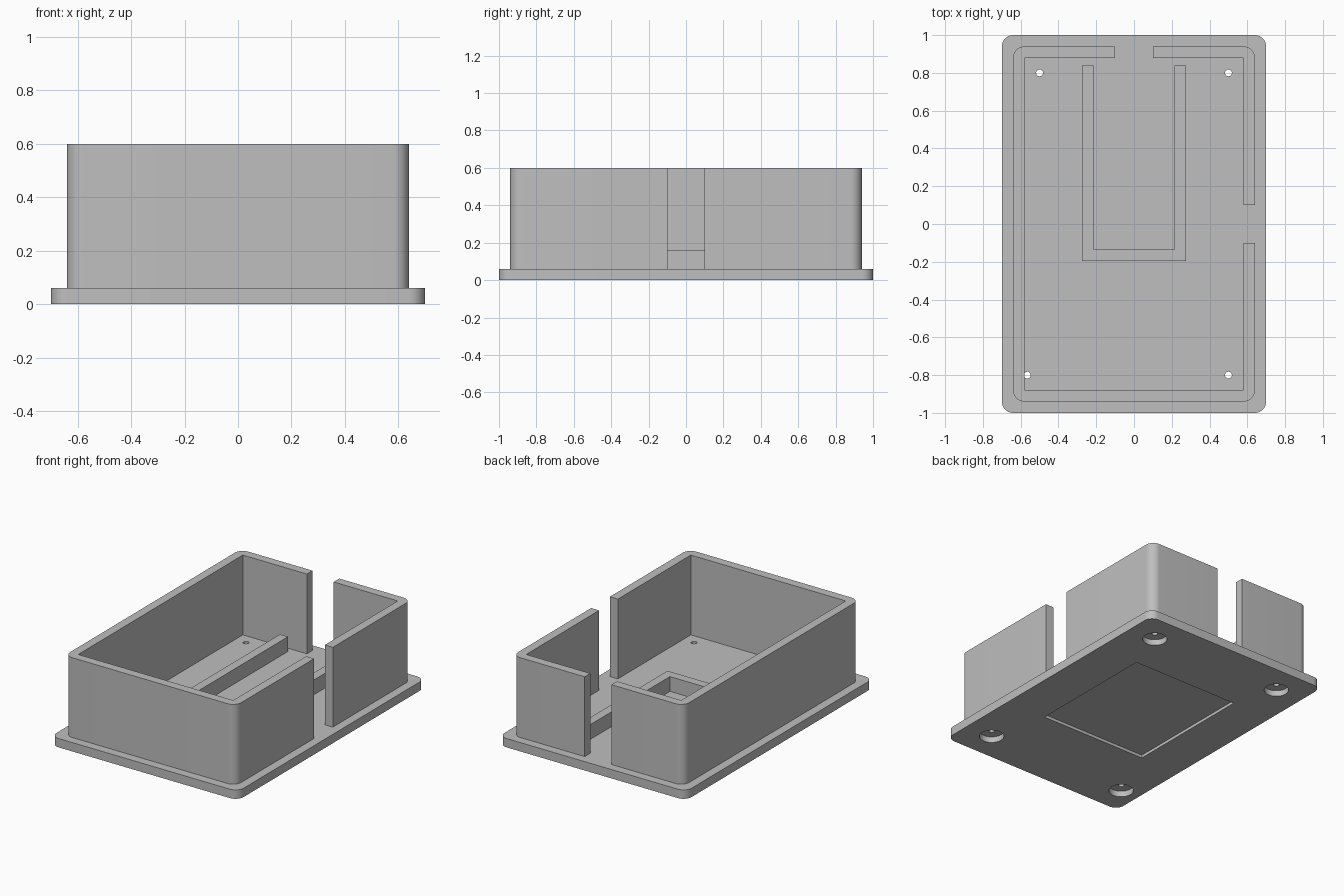
import bpy, bmesh, math

cube = bpy.data.objects.get("Cube")
if cube:
    bpy.data.objects.remove(cube, do_unlink=True)

GREY = (0.52, 0.52, 0.52, 1)
mat = bpy.data.materials.new("light_grey_plastic")
mat.use_nodes = True
mat.diffuse_color = GREY
mat.node_tree.nodes["Principled BSDF"].inputs["Base Color"].default_value = GREY

# Main dimensions
PLATE_X, PLATE_Y, PLATE_Z = 0.7, 1.0, 0.06
WALL_X, WALL_Y, WALL_TOP = 0.64, 0.94, 0.6
THICK, RADIUS, GAP = 0.06, 0.06, 0.1
IN_X, IN_Y = WALL_X - THICK, WALL_Y - THICK


def corner(hx, hy, sx, sy, steps=12):
    """Rounded corner of a rectangle, listed counter-clockwise."""
    start = {(1, 1): 0, (-1, 1): 1, (-1, -1): 2, (1, -1): 3}[sx, sy] * math.pi / 2
    angles = [start + math.pi / 2 * i / steps for i in range(steps + 1)]
    return [(sx * (hx - RADIUS) + RADIUS * math.cos(a),
             sy * (hy - RADIUS) + RADIUS * math.sin(a)) for a in angles]


def circle(cx, cy, r, steps=40):
    return [(cx + r * math.cos(math.tau * i / steps),
             cy + r * math.sin(math.tau * i / steps)) for i in range(steps)]


def rectangle(x0, y0, x1, y1):
    return [(x0, y0), (x1, y0), (x1, y1), (x0, y1)]


def prism(name, outline, z0, z1):
    """Solid made by raising a flat outline from z0 to z1."""
    bm = bmesh.new()
    face = bm.faces.new([bm.verts.new((x, y, z0)) for x, y in outline])
    raised = bmesh.ops.extrude_face_region(bm, geom=[face], use_keep_orig=True)
    for v in raised["geom"]:
        if isinstance(v, bmesh.types.BMVert):
            v.co.z = z1
    bmesh.ops.recalc_face_normals(bm, faces=bm.faces)
    mesh = bpy.data.meshes.new(name)
    bm.to_mesh(mesh)
    bm.free()
    mesh.materials.append(mat)
    obj = bpy.data.objects.new(name, mesh)
    bpy.context.collection.objects.link(obj)
    return obj


def cut(target, outline, z0, z1):
    """Subtract a prism from the target and discard the cutter."""
    cutter = prism("cutter", outline, z0, z1)
    cutter.hide_render = True
    mod = target.modifiers.new("cut", "BOOLEAN")
    mod.operation = "DIFFERENCE"
    mod.solver = "EXACT"
    mod.object = cutter
    bpy.context.view_layer.objects.active = target
    bpy.ops.object.modifier_apply(modifier=mod.name)
    bpy.data.objects.remove(cutter, do_unlink=True)


# Base plate with a shallow pocket and four counterbored screw holes beneath
plate_outline = []
for sx, sy in ((1, 1), (-1, 1), (-1, -1), (1, -1)):
    plate_outline += corner(PLATE_X, PLATE_Y, sx, sy)
plate = prism("base_plate", plate_outline, 0, PLATE_Z)
cut(plate, rectangle(-0.4, -0.4, 0.4, 0.5), -0.1, 0.02)
for hx, hy in ((0.5, 0.8), (-0.5, 0.8), (0.5, -0.8), (-0.565, -0.8)):
    cut(plate, circle(hx, hy, 0.077), -0.1, 0.04)
    cut(plate, circle(hx, hy, 0.018), -0.1, 0.1)

# Short wall section between the back opening and the side opening
short_wall = prism(
    "corner_wall",
    [(WALL_X, GAP)] + corner(WALL_X, WALL_Y, 1, 1)
    + [(GAP, WALL_Y), (GAP, IN_Y), (IN_X, IN_Y), (IN_X, GAP)],
    PLATE_Z, WALL_TOP)

# Long wall running round the other three corners
long_wall = prism(
    "main_wall",
    [(-GAP, WALL_Y)] + corner(WALL_X, WALL_Y, -1, 1)
    + corner(WALL_X, WALL_Y, -1, -1) + corner(WALL_X, WALL_Y, 1, -1)
    + [(WALL_X, -GAP), (IN_X, -GAP), (IN_X, -IN_Y), (-IN_X, -IN_Y),
       (-IN_X, IN_Y), (-GAP, IN_Y)],
    PLATE_Z, WALL_TOP)

# Low U-shaped holder on the floor, open towards the back
OUT, INN, END = 0.275, 0.215, 0.84
holder = prism(
    "inner_holder",
    [(-OUT, -0.195), (OUT, -0.195), (OUT, END), (INN, END),
     (INN, -0.135), (-INN, -0.135), (-INN, END), (-OUT, END)],
    PLATE_Z, 0.16)

# Smooth the rounded corners and bores, keep other edges sharp
bpy.ops.object.select_all(action="DESELECT")
for obj in (plate, short_wall, long_wall, holder):
    obj.select_set(True)
bpy.context.view_layer.objects.active = plate
bpy.ops.object.shade_smooth_by_angle(angle=math.radians(30))
